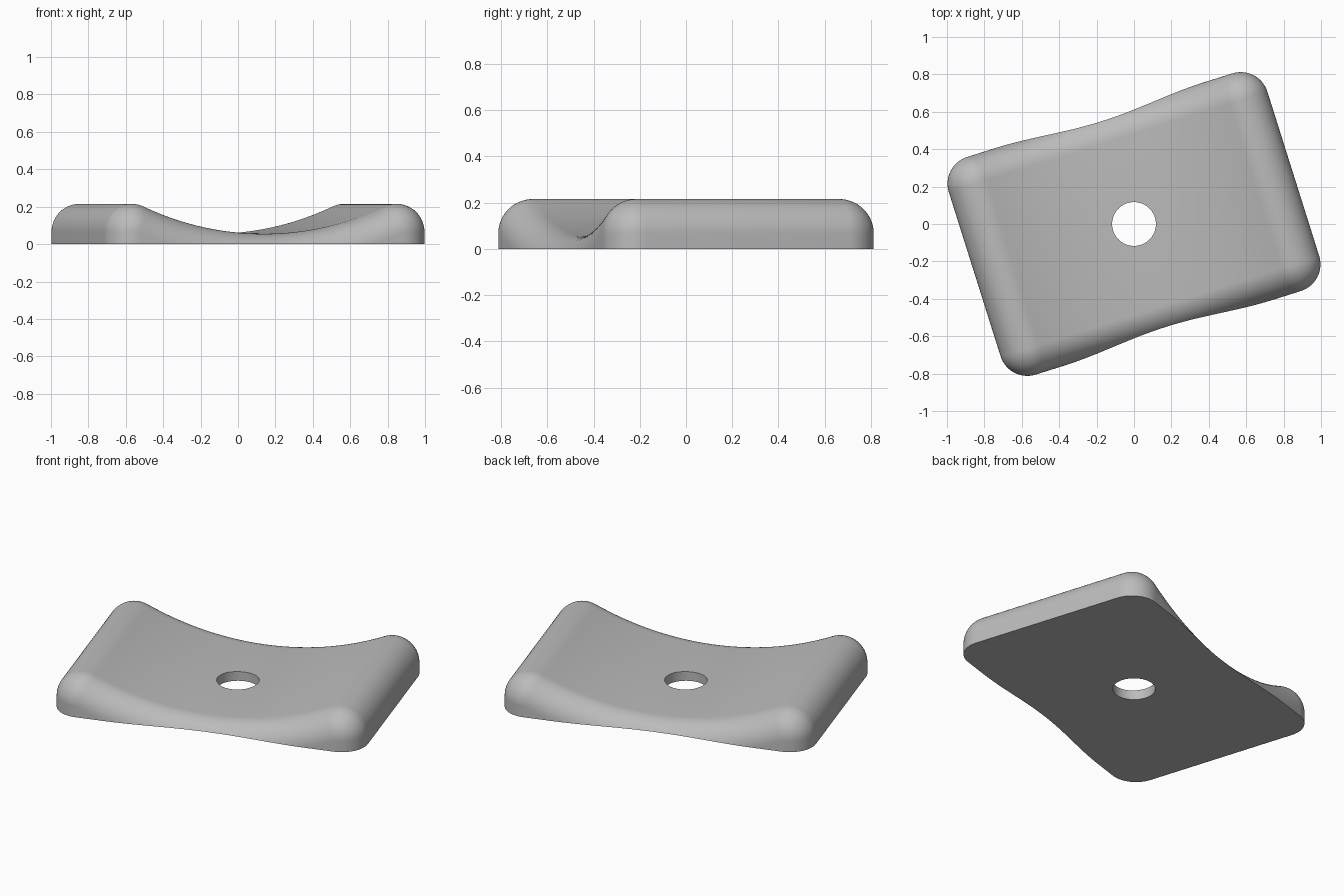
import bpy, bmesh
from math import sin, cos, asin, pi, radians
from mathutils import Matrix, Vector

cube = bpy.data.objects.get("Cube")
if cube:
    bpy.data.objects.remove(cube, do_unlink=True)

ROUND = 0.15          # radius of every rounded edge
END = 0.743           # rounding centre along the length
SIDE = 0.46           # rounding centre across the width
DISH = 1.65           # radius of the hollow top
THIN = 0.055          # thickness in the middle
HOLE = 0.117
TURN = radians(17.5)

grey = bpy.data.materials.new("light grey")
grey.use_nodes = True
colour = (0.5, 0.5, 0.5, 1)
grey.diffuse_color = colour
grey.node_tree.nodes["Principled BSDF"].inputs["Base Color"].default_value = colour

# Lengthwise path of rounding centres, each with its outward direction
sweep = asin(END / (DISH + ROUND))
top_z = THIN + DISH - (DISH + ROUND) * cos(sweep)
half = [(-END, -0.25, pi), (-END, top_z, pi)]
for i in range(1, 21):
    half.append((-END, top_z, pi + (pi / 2 - sweep - pi) * i / 20))
for i in range(1, 31):
    a = -sweep * (1 - i / 30)
    half.append(((DISH + ROUND) * sin(a), THIN + DISH - (DISH + ROUND) * cos(a), pi / 2 + a))
path = half + [(-x, z, pi - d) for x, z, d in reversed(half[:-1])]

# Skin: a half-round section across the width at every path point
STEPS = 14
section = [(s, s * (pi / 2) * i / STEPS) for s, order in ((-1, range(STEPS, -1, -1)), (1, range(STEPS + 1)))
           for i in order]
bm = bmesh.new()
rows = []
for x, z, d in path:
    rows.append([bm.verts.new((x + ROUND * cos(p) * cos(d), s * SIDE + ROUND * sin(p),
                               z + ROUND * cos(p) * sin(d))) for s, p in section])
for a, b in zip(rows, rows[1:]):
    for j in range(len(section) - 1):
        bm.faces.new((a[j], a[j + 1], b[j + 1], b[j]))
bm.faces.new([r[0] for r in rows])
bm.faces.new([r[-1] for r in reversed(rows)])
bmesh.ops.remove_doubles(bm, verts=bm.verts, dist=1e-5)

# Flat underside
bmesh.ops.bisect_plane(bm, geom=bm.verts[:] + bm.edges[:] + bm.faces[:], dist=1e-6,
                       plane_co=Vector(), plane_no=Vector((0, 0, 1)), clear_inner=True)
bmesh.ops.remove_doubles(bm, verts=bm.verts, dist=1e-5)
bmesh.ops.holes_fill(bm, edges=[e for e in bm.edges if e.is_boundary], sides=0)
bmesh.ops.recalc_face_normals(bm, faces=bm.faces)
bmesh.ops.rotate(bm, verts=bm.verts, cent=Vector(), matrix=Matrix.Rotation(TURN, 3, 'Z'))
mesh = bpy.data.meshes.new("dished_plate")
bm.to_mesh(mesh)
bm.free()
mesh.materials.append(grey)
plate = bpy.data.objects.new("dished_plate", mesh)
bpy.context.collection.objects.link(plate)

# Centre hole
bpy.ops.mesh.primitive_cylinder_add(vertices=64, radius=HOLE, depth=1)
cutter = bpy.context.object
cutter.name = "hole_cutter"
cutter.hide_render = True
cutter.data.materials.append(grey)
cut = plate.modifiers.new("centre hole", 'BOOLEAN')
cut.operation = 'DIFFERENCE'
cut.solver = 'EXACT'
cut.object = cutter
bpy.ops.object.select_all(action='DESELECT')
plate.select_set(True)
bpy.context.view_layer.objects.active = plate
bpy.ops.object.modifier_apply(modifier=cut.name)
bpy.data.objects.remove(cutter, do_unlink=True)
bpy.ops.object.shade_smooth_by_angle(angle=radians(30))
